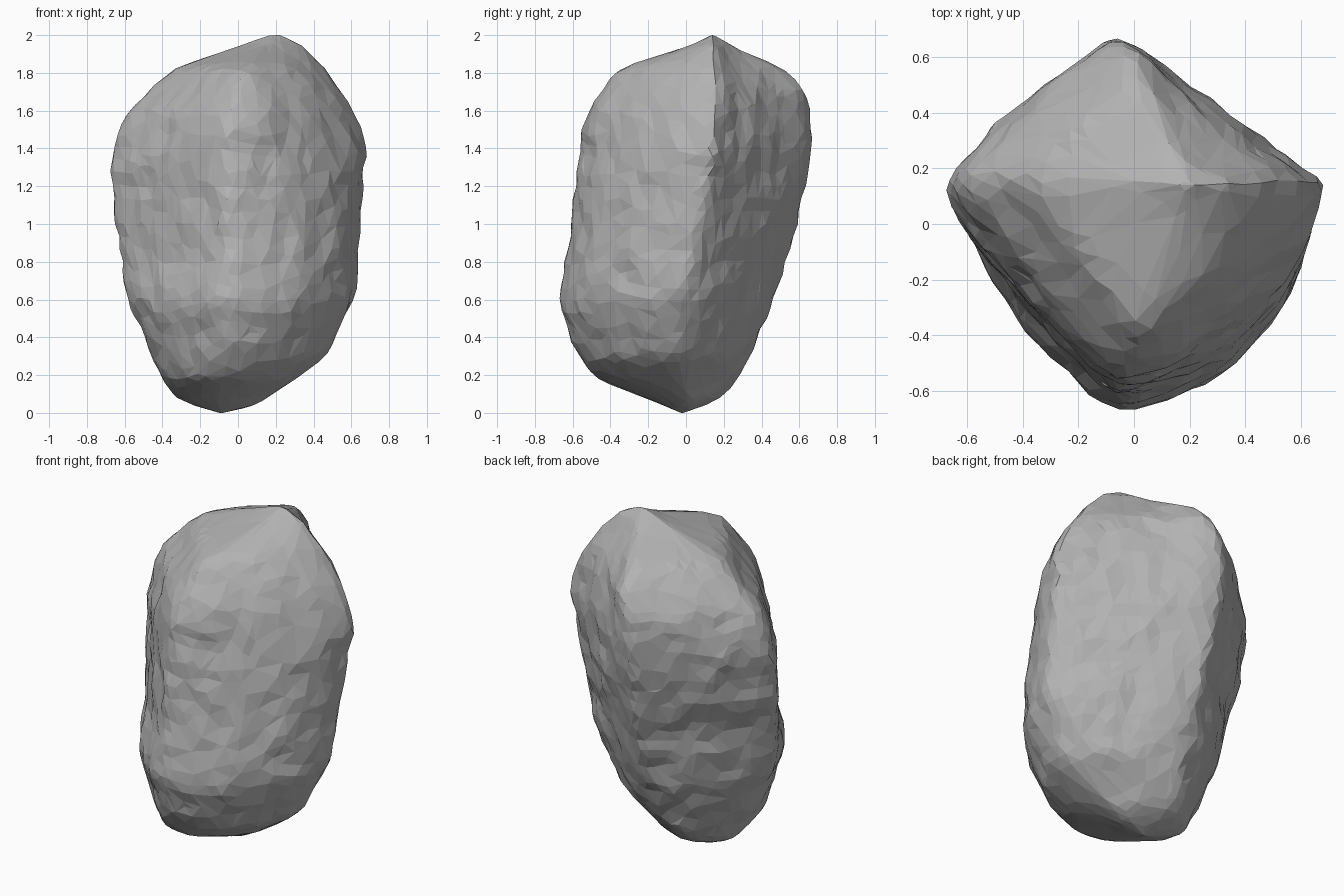
import bpy
import bmesh
import math
from mathutils import Vector, noise

default_cube = bpy.data.objects.get("Cube")
if default_cube:
    bpy.data.objects.remove(default_cube, do_unlink=True)

# Height, then left, right, front and back reach of the boulder
PROFILE = [
    (0, -.1, -.08, -.03, -.01),
    (.03, -.21, .06, -.1, .08),
    (.08, -.33, .16, -.22, .19),
    (.18, -.4, .31, -.48, .27),
    (.3, -.46, .48, -.57, .34),
    (.6, -.59, .62, -.68, .47),
    (1, -.66, .65, -.61, .59),
    (1.38, -.68, .68, -.57, .68),
    (1.58, -.6, .62, -.54, .67),
    (1.72, -.46, .55, -.45, .63),
    (1.83, -.34, .46, -.36, .53),
    (1.9, -.12, .39, -.12, .34),
    (1.95, .02, .34, .03, .24),
    (2, .17, .23, .13, .15),
]


def reach_at(height):
    """Interpolate the four side reaches at a height."""
    for low, high in zip(PROFILE, PROFILE[1:]):
        if height <= high[0]:
            t = (height - low[0]) / (high[0] - low[0])
            return [a + (b - a) * t for a, b in zip(low[1:], high[1:])]
    return PROFILE[-1][1:]


def roundness(c, s, height):
    """Exponent of the diamond section: 1 is straight sided, 2 is round."""
    upper = min(max((height - 1) / .8, 0), 1)
    foot = .45 * min(max((.8 - height) / .5, 0), 1)
    if s < 0:
        return 1.8 - .4 * upper if c > 0 else 1.13 + foot
    return 1.2 - .3 * upper + foot / 2 if c > 0 else 1.2 + foot


def section_point(direction):
    """Carry a point of the unit sphere onto the boulder."""
    height = 1 + max(-1, min(1, direction.z))
    left, right, front, back = reach_at(height)
    centre_x = left + .455 * (right - left)
    centre_y = front + .57 * (back - front)
    angle = math.atan2(direction.y, direction.x)
    c, s = math.cos(angle), math.sin(angle)
    p = roundness(c, s, height)
    r = (abs(c) ** p + abs(s) ** p) ** (-1 / p)
    reach_x = right - centre_x if c > 0 else centre_x - left
    reach_y = back - centre_y if s > 0 else centre_y - front
    return Vector((centre_x + c * r * reach_x, centre_y + s * r * reach_y, height))


# Stone colour
stone = bpy.data.materials.new("stone_grey")
stone.use_nodes = True
grey = (.45, .45, .45, 1)
stone.diffuse_color = grey
shader = stone.node_tree.nodes["Principled BSDF"]
shader.inputs["Base Color"].default_value = grey
shader.inputs["Roughness"].default_value = .9

# Boulder body, with its vertical edges slightly worn
bm = bmesh.new()
bmesh.ops.create_icosphere(bm, subdivisions=5, radius=1)
for vert in bm.verts:
    vert.co = section_point(vert.co.normalized())
bmesh.ops.smooth_vert(bm, verts=bm.verts, factor=.5,
                      use_axis_x=True, use_axis_y=True, use_axis_z=False)
bm.normal_update()

# Weathered lumps and small chips, pushed sideways out of the surface
for vert in bm.verts:
    lumps = noise.noise(vert.co * 4) * .014
    chips = noise.noise(vert.co * 9 + Vector((5, 2, 7))) * .018
    outward = Vector((vert.normal.x, vert.normal.y, 0))
    vert.co += outward * (lumps + chips)

mesh = bpy.data.meshes.new("boulder")
bm.to_mesh(mesh)
bm.free()
mesh.materials.append(stone)
boulder = bpy.data.objects.new("boulder", mesh)
bpy.context.collection.objects.link(boulder)

# Broken, irregular flat facets
facets = boulder.modifiers.new("facets", "DECIMATE")
facets.ratio = .42
